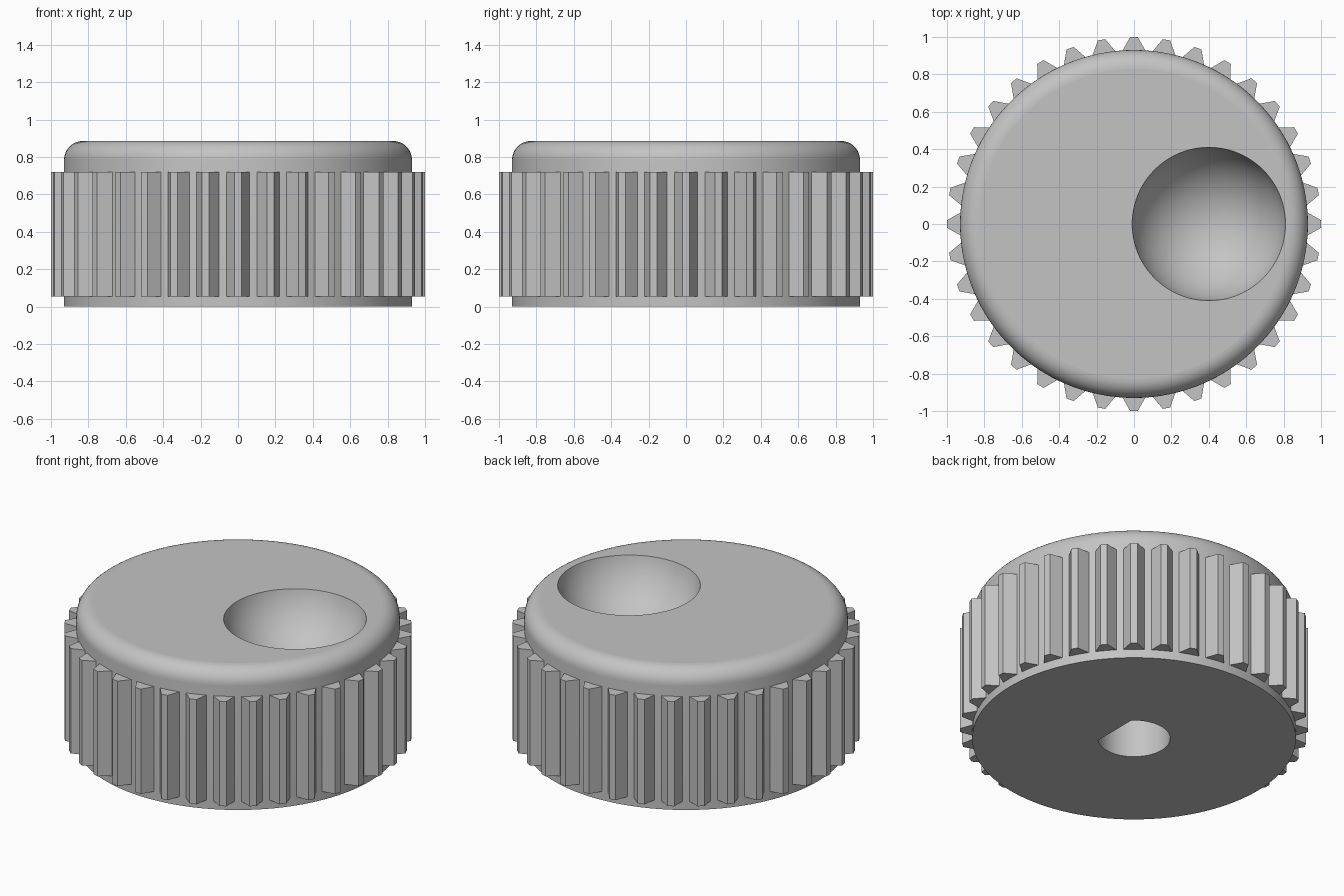
import bpy, bmesh, math
from mathutils import Matrix, Vector

cube = bpy.data.objects.get("Cube")
if cube:
    bpy.data.objects.remove(cube, do_unlink=True)

RADIUS, HEIGHT, FILLET = 0.93, 0.885, 0.1
TEETH, TOOTH_BOTTOM, TOOTH_TOP = 36, 0.055, 0.72

grey = bpy.data.materials.new("mid grey")
grey.use_nodes = True
grey.diffuse_color = (0.55, 0.55, 0.55, 1)
grey.node_tree.nodes["Principled BSDF"].inputs["Base Color"].default_value = grey.diffuse_color


def make_object(name, bm):
    bmesh.ops.recalc_face_normals(bm, faces=bm.faces[:])
    mesh = bpy.data.meshes.new(name)
    bm.to_mesh(mesh)
    bm.free()
    mesh.materials.append(grey)
    obj = bpy.data.objects.new(name, mesh)
    bpy.context.collection.objects.link(obj)
    return obj


def prism(bm, outline, bottom, top):
    """Extrude a flat outline from bottom to top."""
    face = bm.faces.new([bm.verts.new((x, y, bottom)) for x, y in outline])
    new = bmesh.ops.extrude_face_region(bm, geom=[face])["geom"]
    verts = [v for v in new if isinstance(v, bmesh.types.BMVert)]
    bmesh.ops.translate(bm, verts=verts, vec=(0, 0, top - bottom))


def activate(obj):
    bpy.ops.object.select_all(action="DESELECT")
    obj.select_set(True)
    bpy.context.view_layer.objects.active = obj


def cut(obj, cutter):
    cutter.hide_render = True
    mod = obj.modifiers.new("cut", "BOOLEAN")
    mod.operation = "DIFFERENCE"
    mod.solver = "EXACT"
    mod.object = cutter
    activate(obj)
    bpy.ops.object.modifier_apply(modifier=mod.name)
    bpy.data.objects.remove(cutter, do_unlink=True)


# Knob body: lathed wall with a rounded top edge, closed by flat caps
bm = bmesh.new()
profile = [(RADIUS, 0)]
for i in range(11):
    a = math.pi / 2 * i / 10
    profile.append((RADIUS - FILLET + FILLET * math.cos(a),
                    HEIGHT - FILLET + FILLET * math.sin(a)))
verts = [bm.verts.new((r, 0, z)) for r, z in profile]
edges = [bm.edges.new(pair) for pair in zip(verts, verts[1:])]
bmesh.ops.spin(bm, geom=verts + edges, cent=(0, 0, 0), axis=(0, 0, 1),
               angle=math.tau, steps=128, use_duplicate=False)
bmesh.ops.remove_doubles(bm, verts=bm.verts[:], dist=0.0001)
bmesh.ops.holes_fill(bm, edges=[e for e in bm.edges if e.is_boundary], sides=0)
body = make_object("knob_body", bm)

# Finger dimple: off-centre spherical hollow in the top
bm = bmesh.new()
bmesh.ops.create_uvsphere(bm, u_segments=96, v_segments=48, radius=0.42,
                          matrix=Matrix.Translation((0.4, 0, HEIGHT + 0.09)))
cut(body, make_object("dimple_cutter", bm))

# Shaft socket: D-shaped blind hole in the underside
bm = bmesh.new()
hole_radius = 0.208
start = math.acos(0.145 / hole_radius)
sweep = math.tau - 2 * start
outline = [(hole_radius * math.cos(start + sweep * i / 48),
            hole_radius * math.sin(start + sweep * i / 48)) for i in range(49)]
prism(bm, outline, -0.1, 0.45)
cut(body, make_object("socket_cutter", bm))

# Smooth round surfaces, flat caps
activate(body)
bpy.ops.object.shade_smooth_by_angle(angle=math.radians(30))
for poly in body.data.polygons:
    level = sum(body.data.vertices[v].co.z for v in poly.vertices) / len(poly.vertices)
    if abs(poly.normal.z) > 0.999 and (level < 0.01 or level > HEIGHT - 0.001):
        poly.use_smooth = False

# Grip teeth: tapered ribs around the side
bm = bmesh.new()
tooth = [(0.9, -0.077), (1, -0.02), (1, 0.02), (0.9, 0.077)]
for i in range(TEETH):
    turn = Matrix.Rotation(math.tau * i / TEETH, 3, "Z")
    points = [turn @ Vector((x, y, 0)) for x, y in tooth]
    prism(bm, [(p.x, p.y) for p in points], TOOTH_BOTTOM, TOOTH_TOP)
make_object("grip_teeth", bm)
